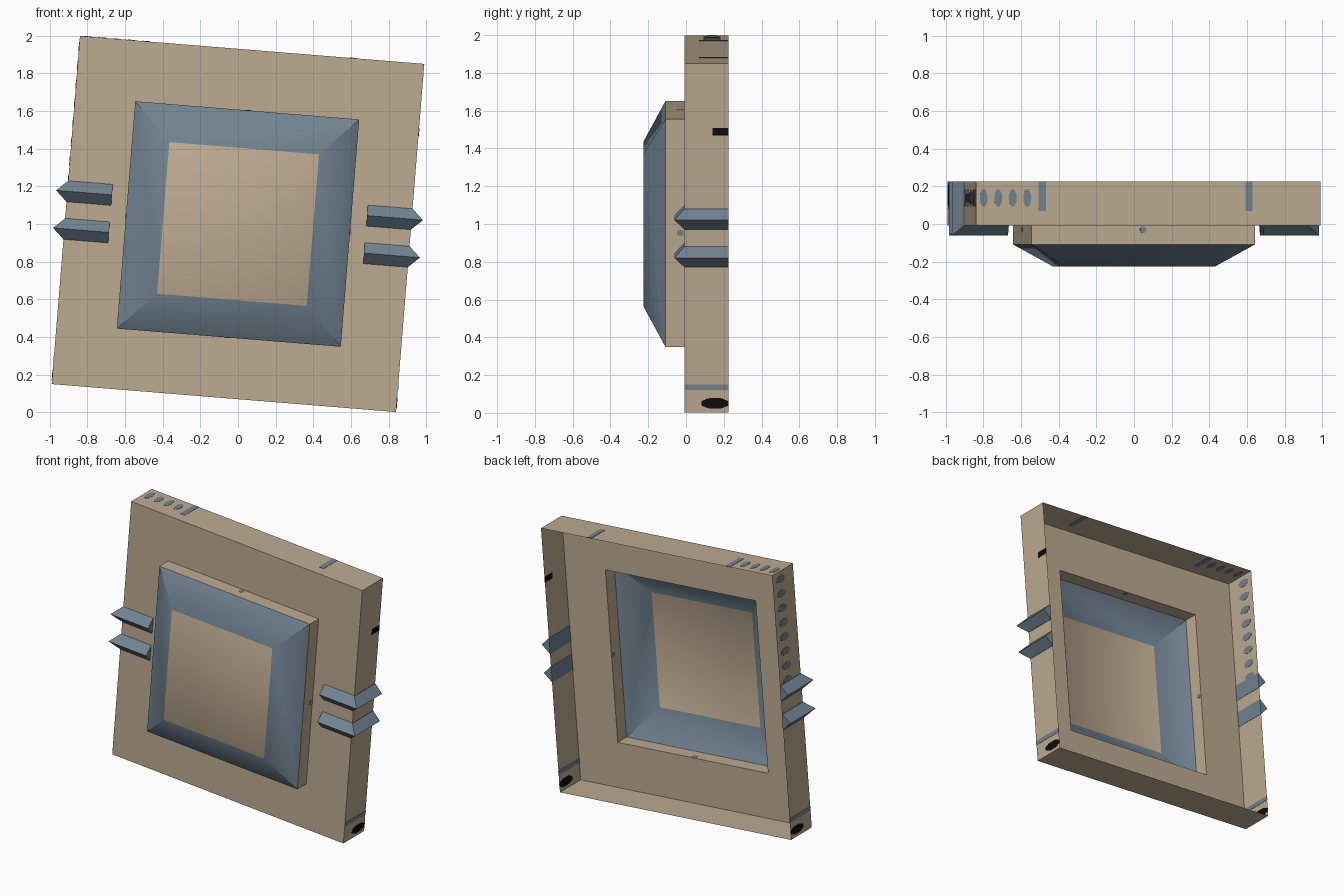
import bpy, bmesh, math

if "Cube" in bpy.data.objects:
    bpy.data.objects.remove(bpy.data.objects["Cube"])

TILT = math.radians(4.64)
HU, HV = 0.918, 0.928              # half size of the outer frame
Y_FRONT, Y_BACK = -0.008, 0.226


def material(name, rgb):
    m = bpy.data.materials.new(name)
    m.diffuse_color = (*rgb, 1)
    m.use_nodes = True
    m.node_tree.nodes["Principled BSDF"].inputs["Base Color"].default_value = m.diffuse_color
    return m


TAN = material("tan", (0.515, 0.407, 0.287))
BLUE = material("slate blue", (0.168, 0.227, 0.287))
BLACK = material("black", (0.004, 0.004, 0.004))


def finish(bm, name, mats):
    # every part shares the same slight tilt around the panel centre
    bmesh.ops.recalc_face_normals(bm, faces=bm.faces)
    me = bpy.data.meshes.new(name)
    bm.to_mesh(me)
    bm.free()
    for m in mats:
        me.materials.append(m)
    ob = bpy.data.objects.new(name, me)
    bpy.context.collection.objects.link(ob)
    ob.rotation_euler = (0, TILT, 0)
    ob.location = (0, 0, 1)
    return ob


# Open-backed shell: frame wall, frame face, box wall, sloped border, centre panel
bm = bmesh.new()
rings = [(HU, HV, Y_BACK), (HU, HV, Y_FRONT), (0.597, 0.606, Y_FRONT),
         (0.597, 0.606, -0.108), (0.399, 0.404, -0.226)]
loops = [[bm.verts.new((sx * u, y, sz * v))
          for sx, sz in ((-1, -1), (1, -1), (1, 1), (-1, 1))] for u, v, y in rings]
for k, (a, b) in enumerate(zip(loops, loops[1:])):
    for i in range(4):
        j = (i + 1) % 4
        f = bm.faces.new((a[i], a[j], b[j], b[i]))
        f.material_index = 1 if k == 3 else 0
bm.faces.new(loops[-1])
shell = finish(bm, "panel_shell", [TAN, BLUE])
bpy.context.view_layer.objects.active = shell
shell.select_set(True)
bpy.ops.object.shade_smooth_by_angle(angle=math.radians(35))

# Ridged clips wrapping round both side edges
H = 0.056
bm = bmesh.new()
for c in (-0.1, 0.1):
    path = [(0.68, Y_FRONT, 0.68, -0.061), (HU, Y_FRONT, 0.978, -0.061),
            (HU, Y_BACK, 0.978, Y_BACK)]
    secs = [[bm.verts.new((bx, by, c - H)), bm.verts.new((rx, ry, c)),
             bm.verts.new((bx, by, c + H))] for bx, by, rx, ry in path]
    for a, b in zip(secs, secs[1:]):
        for i in (0, 1):
            bm.faces.new((a[i], a[i + 1], b[i + 1], b[i]))
    bm.faces.new(secs[0])
    bm.faces.new(secs[-1])
clips = finish(bm, "side_clips", [BLUE])
clips.modifiers.new("mirror", 'MIRROR')


def marks(name, mat, axis, wall, items, sides=4):
    # thin plates set into a wall: axis 'x' = side wall, 'z' = top or bottom wall
    # each item is (position along wall, centre y, half length, half depth)
    bm = bmesh.new()
    t = 0.002
    for p, y, hl, hy in items:
        rows = []
        for d in (wall - t, wall + t):
            row = []
            for k in range(sides):
                ang = 2 * math.pi * (k + 0.5) / sides
                s = 1 / math.cos(math.pi / sides)
                q, r = p + hl * s * math.cos(ang), y + hy * s * math.sin(ang)
                row.append(bm.verts.new((d, r, q) if axis == 'x' else (q, r, d)))
            rows.append(row)
        a, b = rows
        bm.faces.new(a)
        bm.faces.new(b)
        for i in range(sides):
            j = (i + 1) % sides
            bm.faces.new((a[i], a[j], b[j], b[i]))
    finish(bm, name, [mat])


YM, YH = (Y_FRONT + Y_BACK) / 2, (Y_BACK - Y_FRONT) / 2

# Bands behind the clips, low stripes and black slots on both side walls
for side, w in (("left", -HU), ("right", HU)):
    marks(side + "_bands", BLUE, 'x', w,
          [(-0.1, YM, H, YH), (0.1, YM, H, YH), (0.135 - HV, YM, 0.015, YH)])
    marks(side + "_slot", BLACK, 'x', w, [(0.05 - HV, 0.153, 0.028, 0.072)], 8)
marks("right_upper_slot", BLACK, 'x', HU, [(0.565, 0.183, 0.02, 0.042)])

# Dot rows on the left wall and top wall, plus the two top stripes
marks("left_dots", BLUE, 'x', -HU,
      [(HV - 0.056 - 0.101 * i, 0.138, 0.025, 0.045) for i in range(8)], 8)
marks("top_dots", BLUE, 'z', HV,
      [(-0.877 + 0.0775 * i, 0.138, 0.02, 0.045) for i in range(4)], 8)
marks("top_stripes", BLUE, 'z', HV,
      [(-0.565, 0.147, 0.019, 0.078), (0.537, 0.147, 0.019, 0.078)])

# Small dots in the middle of each box wall
for s, word in ((-1, "low"), (1, "high")):
    marks("box_dot_x_" + word, BLUE, 'x', s * 0.597, [(0, -0.03, 0.016, 0.018)], 8)
    marks("box_dot_z_" + word, BLUE, 'z', s * 0.606, [(0, -0.03, 0.016, 0.018)], 8)
